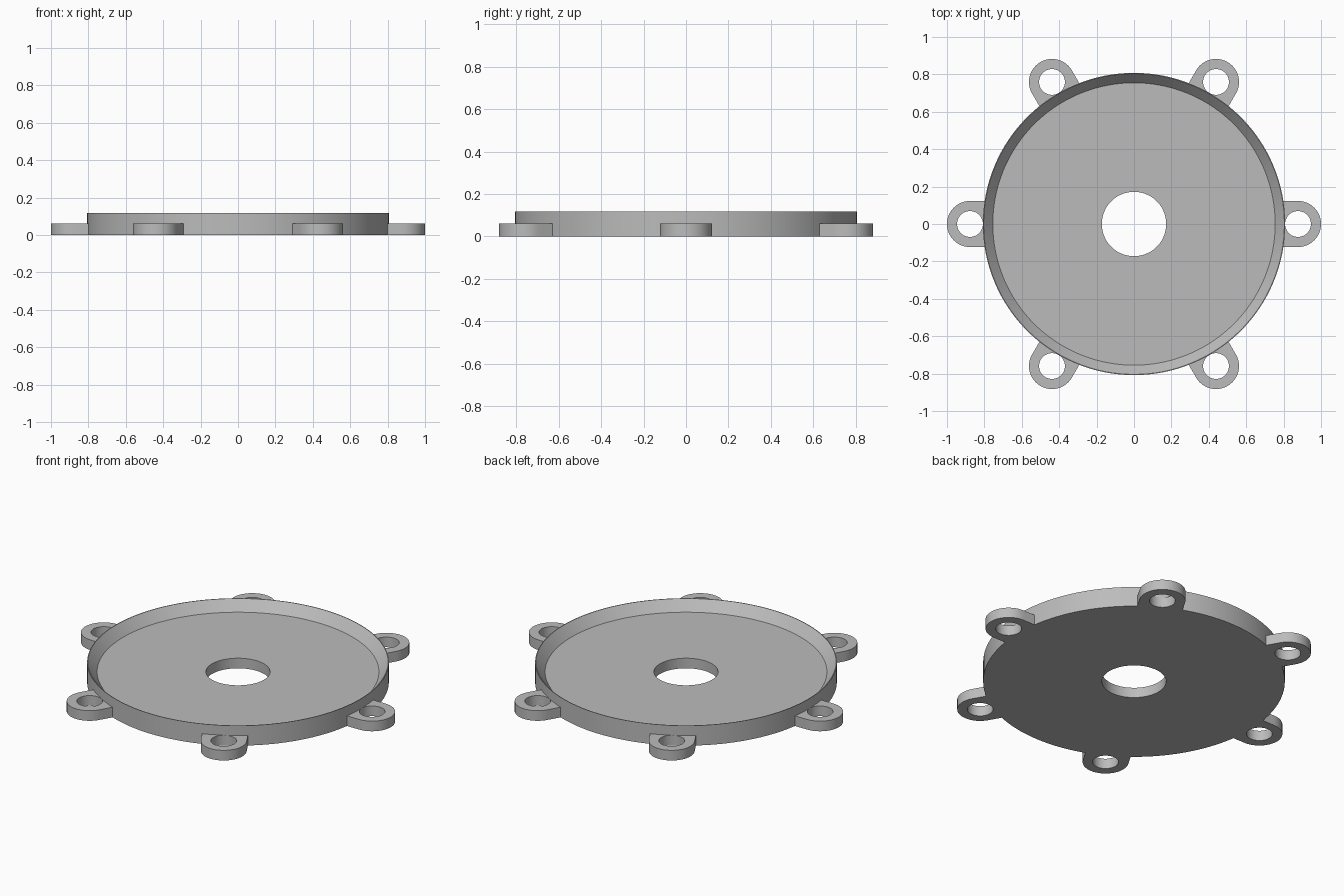
import bpy
import bmesh
from math import sin, cos, tan, pi, radians

if "Cube" in bpy.data.objects:
    bpy.data.objects.remove(bpy.data.objects["Cube"], do_unlink=True)

TAB_R, HOLE_R, TAB_CENTRE, TAB_H = 0.123, 0.069, 0.877, 0.06

grey = bpy.data.materials.new("plain grey")
grey.use_nodes = True
colour = (0.5, 0.5, 0.5, 1)
grey.diffuse_color = colour
grey.node_tree.nodes["Principled BSDF"].inputs["Base Color"].default_value = colour


def bridge_rings(name, rings):
    """Join closed rings of points into a ring-shaped solid."""
    bm = bmesh.new()
    loops = [[bm.verts.new(p) for p in ring] for ring in rings]
    n = len(loops[0])
    for a, b in zip(loops, loops[1:] + loops[:1]):
        for i in range(n):
            j = (i + 1) % n
            bm.faces.new((a[i], a[j], b[j], b[i]))
    bmesh.ops.recalc_face_normals(bm, faces=bm.faces)
    mesh = bpy.data.meshes.new(name)
    bm.to_mesh(mesh)
    bm.free()
    mesh.materials.append(grey)
    obj = bpy.data.objects.new(name, mesh)
    bpy.context.collection.objects.link(obj)
    bpy.ops.object.select_all(action='DESELECT')
    obj.select_set(True)
    bpy.context.view_layer.objects.active = obj
    bpy.ops.object.shade_smooth_by_angle(angle=radians(30))
    return obj


def circle(r, z, n):
    return [(r * cos(2 * pi * i / n), r * sin(2 * pi * i / n), z) for i in range(n)]


# Shallow dish with sloped inner wall and central hole
profile = [(0.172, 0), (0.808, 0), (0.808, 0.118), (0.804, 0.118),
           (0.755, 0.06), (0.172, 0.06)]
bridge_rings("dish", [circle(r, z, 128) for r, z in profile])


# Mounting tab outline: rounded outside, straight sides running into the dish
def tab_outline(z, n=48):
    back = TAB_R * tan(radians(37.5))
    points = []
    for i in range(n):
        c, s = cos(2 * pi * i / n), sin(2 * pi * i / n)
        r = TAB_R
        if c < -1e-6:
            r = min(TAB_R / max(abs(s), 1e-6), back / -c)
        points.append((r * c, r * s, z))
    return points


# Six tabs, evenly spaced
for k in range(6):
    a = k * pi / 3
    tab = bridge_rings(f"mounting_tab_{k + 1}", [
        circle(HOLE_R, 0, 48), tab_outline(0),
        tab_outline(TAB_H), circle(HOLE_R, TAB_H, 48)])
    tab.location = (TAB_CENTRE * cos(a), TAB_CENTRE * sin(a), 0)
    tab.rotation_euler.z = a
